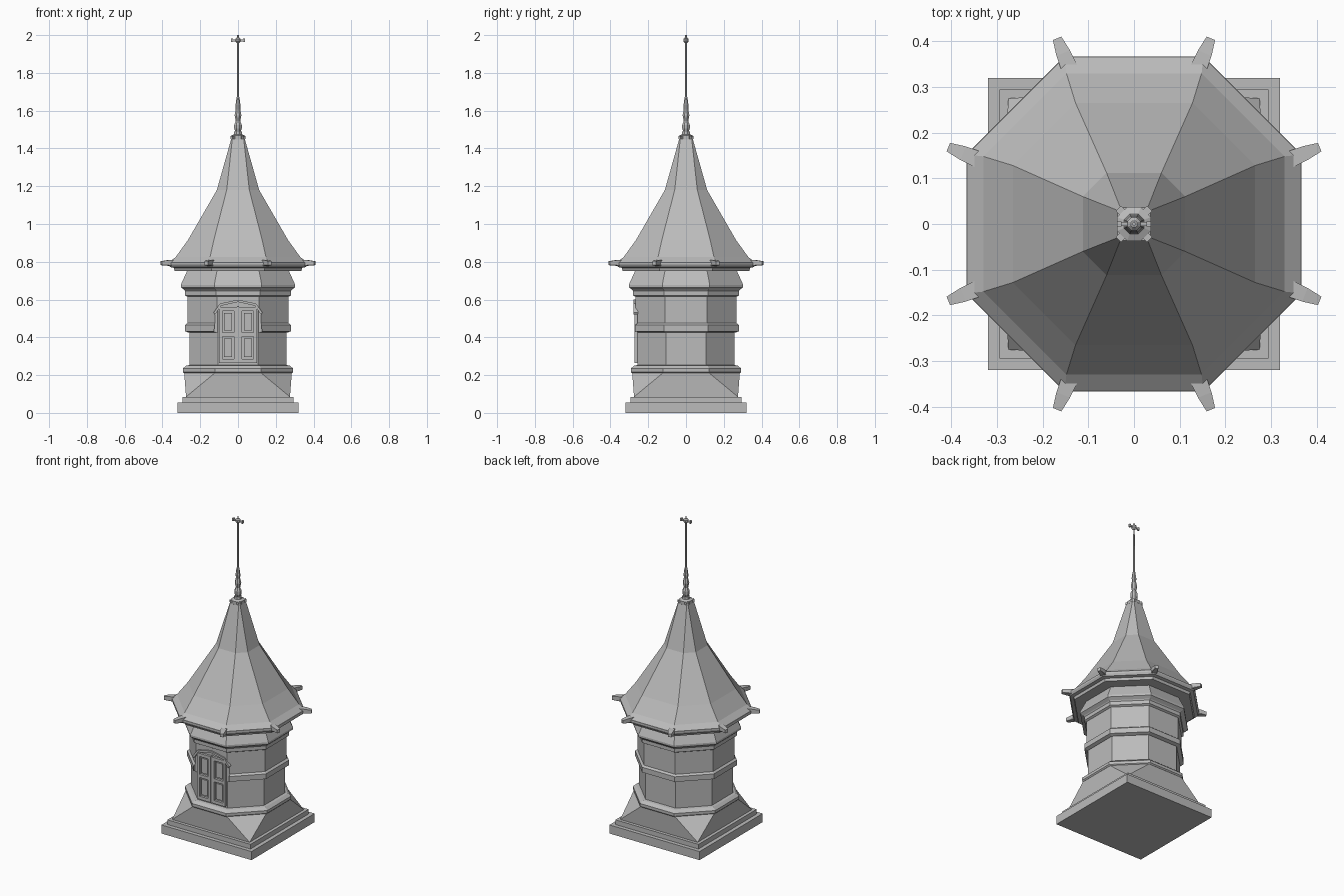
import bpy, bmesh, math
from mathutils import Vector, Matrix

if "Cube" in bpy.data.objects:
    bpy.data.objects.remove(bpy.data.objects["Cube"])

T = math.tan(math.pi / 8)
grey = bpy.data.materials.new("stone_grey")
grey.use_nodes = True
COL = (0.5, 0.5, 0.5, 1)
grey.diffuse_color = COL
grey.node_tree.nodes["Principled BSDF"].inputs["Base Color"].default_value = COL


def finish(name, bm):
    bmesh.ops.recalc_face_normals(bm, faces=bm.faces)
    me = bpy.data.meshes.new(name)
    bm.to_mesh(me)
    bm.free()
    me.materials.append(grey)
    ob = bpy.data.objects.new(name, me)
    bpy.context.collection.objects.link(ob)
    return ob


def box(name, x, y, z):
    bm = bmesh.new()
    bmesh.ops.create_cube(bm, size=1)
    for v in bm.verts:
        v.co = [r[0] + (c + 0.5) * (r[1] - r[0]) for c, r in zip(v.co, (x, y, z))]
    return finish(name, bm)


def octagon(a, b, z):
    pts = []
    for sx, sy in ((1, 1), (-1, 1), (-1, -1), (1, -1)):
        pair = [(sx * a, sy * b, z), (sx * b, sy * a, z)]
        pts += pair if sx * sy > 0 else pair[::-1]
    return pts


def loft(name, rings):
    """Stack of octagons: each ring is (apothem, height) or (apothem, height, half side)."""
    bm = bmesh.new()
    loops = [[bm.verts.new(p) for p in octagon(r[0], r[2] if len(r) > 2 else r[0] * T, r[1])]
             for r in rings]
    for lo, hi in zip(loops, loops[1:]):
        for i in range(8):
            j = (i + 1) % 8
            bm.faces.new((lo[i], lo[j], hi[j], hi[i]))
    bm.faces.new(loops[0][::-1])
    bm.faces.new(loops[-1])
    return finish(name, bm)


def prism(name, outline, y0, y1):
    """Extrude an (x, z) outline along y."""
    bm = bmesh.new()
    f = bm.faces.new([bm.verts.new((x, y0, z)) for x, z in outline])
    ext = bmesh.ops.extrude_face_region(bm, geom=[f])
    for v in ext["geom"]:
        if isinstance(v, bmesh.types.BMVert):
            v.co.y = y1
    return finish(name, bm)


# Stepped square plinth
box("plinth_lower", (-.32, .32), (-.32, .32), (0, .055))
box("plinth_upper", (-.295, .295), (-.295, .295), (.055, .085))

# Square base turning into an octagon
bm = bmesh.new()
for x in (-.275, .275):
    for y in (-.275, .275):
        bm.verts.new((x, y, .085))
for p in octagon(.285, .285 * T, .215):
    bm.verts.new(p)
bmesh.ops.convex_hull(bm, input=bm.verts)
finish("broach_base", bm)

# Octagonal walls and mouldings
loft("base_moulding", [(.285, .21), (.292, .217), (.292, .235), (.275, .25), (.258, .253)])
loft("core_wall", [(.258, .25), (.258, .63)])
upper = loft("upper_wall", [(.262, .425), (.28, .432), (.28, .465), (.268, .475), (.268, .62)])
loft("cornice", [(.268, .615), (.28, .622), (.28, .645), (.285, .652), (.303, .665),
                 (.303, .678), (.268, .755)])

# Arched opening in the front of the upper wall
arch = [(-.128, .40), (-.122, .52), (-.09, .567), (0, .587), (.09, .567), (.122, .52), (.128, .40)]
cutter = prism("arch_cutter", arch, -.4, -.2575)
cutter.hide_render = True
cutter.hide_viewport = True
cutter.display_type = 'WIRE'
mod = upper.modifiers.new("arch_opening", 'BOOLEAN')
mod.object = cutter
mod.solver = 'EXACT'

# Hood moulding around the arch
top = arch[1:-1]
outer = [(x * 1.06, z + .012) for x, z in top]
prism("hood_moulding", top + outer[::-1], -.277, -.255)

# Paired window shutters with sunken panels
for side, s in (("right", -1), ("left", 1)):
    x0, x1 = sorted((s * .005, s * .1))
    for n, xr, zr in (("inner_stile", (s * .005, s * .022), (.265, .56)),
                      ("outer_stile", (s * .083, s * .1), (.265, .56)),
                      ("bottom_rail", (x0, x1), (.265, .285)),
                      ("middle_rail", (x0, x1), (.405, .425)),
                      ("top_rail", (x0, x1), (.54, .56))):
        box(f"{side}_shutter_{n}", sorted(xr), (-.273, -.255), zr)
    for n, zr in (("lower", (.295, .395)), ("upper", (.435, .53))):
        box(f"{side}_{n}_panel", (s * .0525 - .022, s * .0525 + .022), (-.266, -.255), zr)
box("window_mullion", (-.005, .005), (-.268, -.255), (.265, .565))

# Bell-cast roof
loft("eave", [(.26, .75), (.335, .752), (.34, .768), (.36, .772), (.367, .785), (.367, .797)])
loft("roof", [(.367, .796), (.33, .825, .148), (.265, .915, .128), (.112, .1 + 1.08, .06),
              (.036, 1.45, .03)])

# Upturned spouts at the eave corners
for i in range(8):
    ang = math.pi / 8 + i * math.pi / 4
    bm = bmesh.new()
    for r, w, z0, z1 in ((.34, .02, .775, .812), (.405, .016, .782, .808), (.44, .010, .782, .803)):
        for y in (-w, w):
            for z in (z0, z1):
                bm.verts.new((r, y, z))
    bmesh.ops.convex_hull(bm, input=bm.verts)
    bmesh.ops.rotate(bm, verts=bm.verts, cent=(0, 0, 0), matrix=Matrix.Rotation(ang, 3, 'Z'))
    finish(f"eave_spout_{i + 1}", bm)

# Roof cap and finial
loft("roof_cap", [(.03, 1.44), (.037, 1.448), (.037, 1.468), (.022, 1.475), (.02, 1.49)])
for i in range(4):
    bm = bmesh.new()
    bmesh.ops.create_cube(bm, size=.016)
    m = Matrix.Rotation(math.pi / 4 * (2 * i + 1), 4, 'Z') @ Matrix.Translation(Vector((.04, 0, 1.458)))
    bmesh.ops.transform(bm, matrix=m, verts=bm.verts)
    finish(f"cap_knob_{i + 1}", bm)
loft("finial", [(.013, 1.485), (.02, 1.505), (.02, 1.525), (.012, 1.545), (.018, 1.575),
                (.012, 1.605), (.013, 1.63), (.008, 1.67), (.004, 1.675)])
loft("spire_rod", [(.005, 1.67), (.004, 2.0)])

# Small cross with a central boss
box("cross_bar", (-.03, .03), (-.004, .004), (1.967, 1.977))
for side, x in (("right", -.032), ("left", .032)):
    box(f"{side}_cross_end", (x - .005, x + .005), (-.006, .006), (1.963, 1.981))
loft("cross_boss", [(.007, 1.957), (.014, 1.965), (.014, 1.979), (.007, 1.987)])
